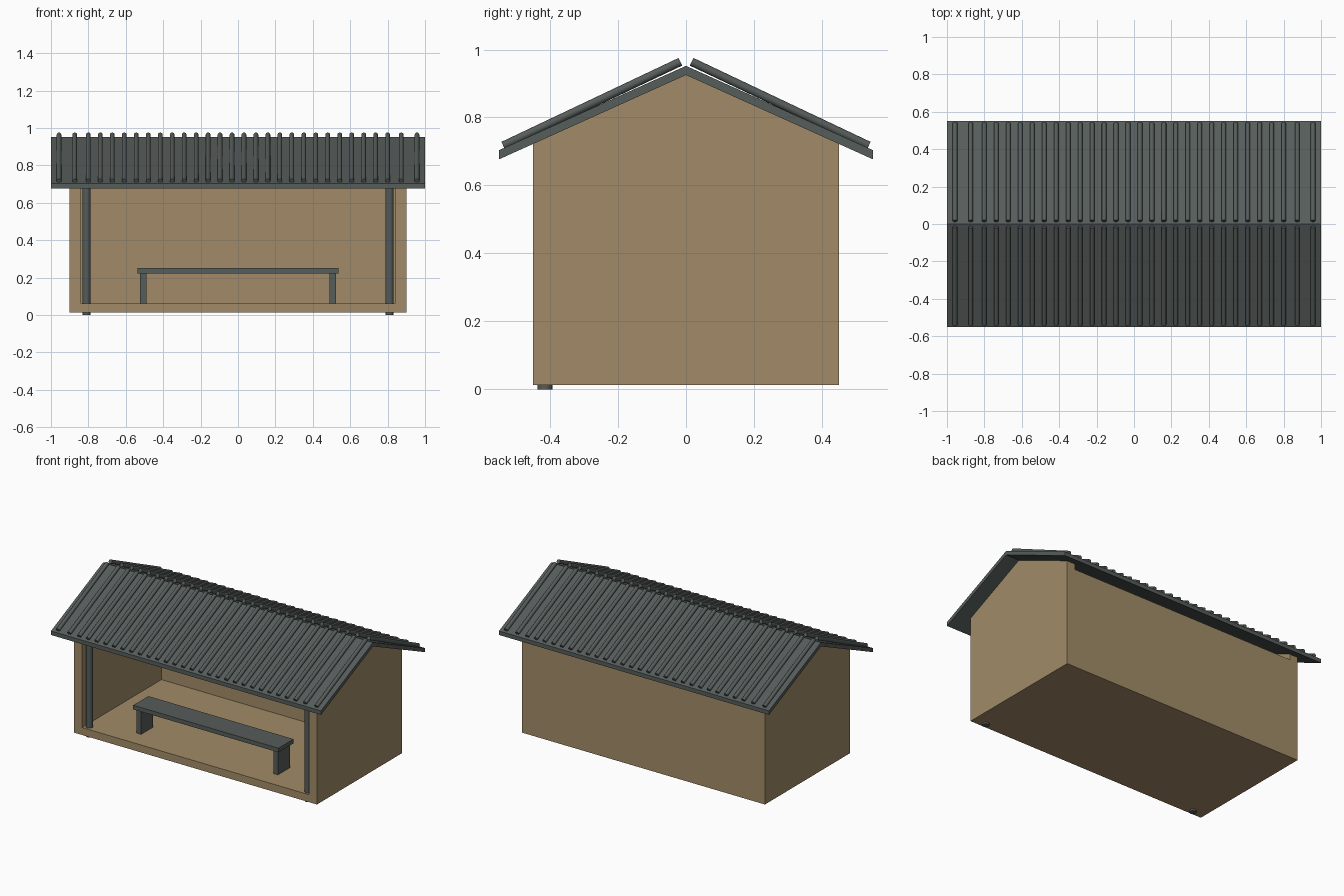
import bpy
import math
from mathutils import Vector

cube = bpy.data.objects.get("Cube")
if cube:
    bpy.data.objects.remove(cube, do_unlink=True)


def make_material(name, rgb):
    mat = bpy.data.materials.new(name)
    mat.use_nodes = True
    mat.diffuse_color = (*rgb, 1)
    mat.node_tree.nodes["Principled BSDF"].inputs["Base Color"].default_value = (*rgb, 1)
    return mat


WOOD = make_material("tan_wood", (0.36, 0.26, 0.14))
METAL = make_material("slate_grey", (0.093, 0.109, 0.104))


def box(name, low, high, mat):
    low, high = Vector(low), Vector(high)
    bpy.ops.mesh.primitive_cube_add(size=1, location=(low + high) / 2)
    obj = bpy.context.object
    obj.name = name
    obj.scale = high - low
    obj.data.materials.append(mat)
    return obj


def rod(name, start, end, radius, mat):
    start, end = Vector(start), Vector(end)
    axis = end - start
    bpy.ops.mesh.primitive_cylinder_add(vertices=16, radius=radius, depth=axis.length,
                                        location=(start + end) / 2)
    obj = bpy.context.object
    obj.name = name
    obj.rotation_euler = axis.to_track_quat("Z", "Y").to_euler()
    obj.data.materials.append(mat)
    bpy.ops.object.shade_smooth_by_angle(angle=math.radians(40))
    return obj


def extruded_profile(name, profile, x0, x1, mat):
    """Prism along x from a counter-clockwise (y, z) outline."""
    n = len(profile)
    verts = [(x, y, z) for x in (x0, x1) for y, z in profile]
    faces = [tuple(reversed(range(n))), tuple(range(n, 2 * n))]
    faces += [(i, (i + 1) % n, n + (i + 1) % n, n + i) for i in range(n)]
    mesh = bpy.data.meshes.new(name)
    mesh.from_pydata(verts, [], faces)
    mesh.materials.append(mat)
    obj = bpy.data.objects.new(name, mesh)
    bpy.context.collection.objects.link(obj)
    return obj


BASE, FLOOR = 0.012, 0.062
HALF_X, HALF_Y, WALL = 0.9, 0.45, 0.06
INNER_X = HALF_X - WALL
SLOPE, RIDGE, EAVE_Y, ROOF_T = 0.451, 0.925, 0.55, 0.027


def roof_under(y):
    return RIDGE - SLOPE * abs(y)


# Floor and back wall, which stops short of the roof
box("floor", (-INNER_X, -HALF_Y, BASE), (INNER_X, HALF_Y - WALL, FLOOR), WOOD)
box("back_wall", (-INNER_X, HALF_Y - WALL, BASE), (INNER_X, HALF_Y, 0.685), WOOD)

# Gabled side walls
gable = [(-HALF_Y, BASE), (HALF_Y, BASE), (HALF_Y, roof_under(HALF_Y)),
         (0, RIDGE), (-HALF_Y, roof_under(HALF_Y))]
extruded_profile("right_wall", gable, -HALF_X, -INNER_X, WOOD)
extruded_profile("left_wall", gable, INNER_X, HALF_X, WOOD)

# Pitched roof slab
eave = roof_under(EAVE_Y)
extruded_profile("roof", [(0, RIDGE), (EAVE_Y, eave), (EAVE_Y, eave + ROOF_T),
                          (0, RIDGE + ROOF_T), (-EAVE_Y, eave + ROOF_T),
                          (-EAVE_Y, eave)], -1, 1, METAL)

# Round ribs on both slopes, spaced wider near the ends
rib_x = [0.032 + 0.064 * i for i in range(13)] + [0.873, 0.957]
for side_x in (-1, 1):
    for x in rib_x:
        for slope_name, side_y in (("front", -1), ("back", 1)):
            rod(f"{slope_name}_roof_rib", (side_x * x, side_y * 0.538, 0.717),
                (side_x * x, side_y * 0.0165, 0.964), 0.0125, METAL)

# Front posts and bench legs
for side, s in (("right", -1), ("left", 1)):
    rod(f"{side}_post", (s * 0.81, -0.415, 0), (s * 0.81, -0.415, 0.745), 0.022, METAL)
    box(f"{side}_bench_leg", (s * 0.507 - 0.017, -0.325, FLOOR),
        (s * 0.507 + 0.017, -0.2, 0.222), METAL)

# Bench seat
box("bench_seat", (-0.538, -0.34, 0.222), (0.538, -0.18, 0.25), METAL)
